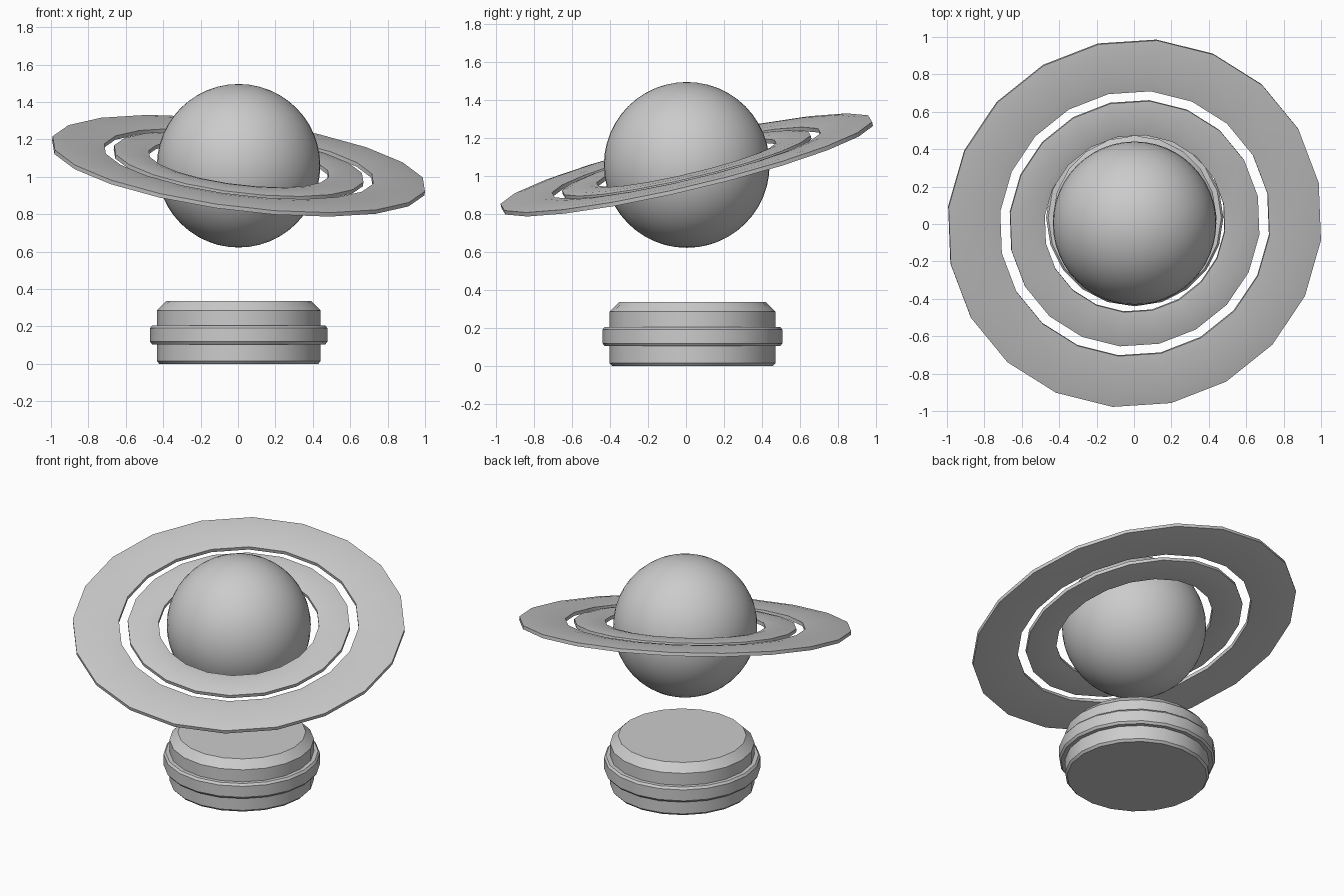
import bpy, bmesh
from math import sin, cos, radians, pi
from mathutils import Vector

if "Cube" in bpy.data.objects:
    bpy.data.objects.remove(bpy.data.objects["Cube"])

SIDES = 20


def lathe(name, profile, loc, phase=0.0, closed=False):
    """Revolve an (r, z) profile; open profiles get flat end caps."""
    bm = bmesh.new()
    loops = []
    for r, z in profile:
        loops.append([bm.verts.new((r * cos(phase + 2 * pi * i / SIDES),
                                    r * sin(phase + 2 * pi * i / SIDES), z))
                      for i in range(SIDES)])
    pairs = list(zip(loops, loops[1:]))
    if closed:
        pairs.append((loops[-1], loops[0]))
    else:
        bm.faces.new(loops[0][::-1])
        bm.faces.new(loops[-1])
    for a, b in pairs:
        for i in range(SIDES):
            j = (i + 1) % SIDES
            bm.faces.new((a[i], a[j], b[j], b[i]))
    bmesh.ops.recalc_face_normals(bm, faces=bm.faces)
    mesh = bpy.data.meshes.new(name)
    bm.to_mesh(mesh)
    bm.free()
    ob = bpy.data.objects.new(name, mesh)
    bpy.context.collection.objects.link(ob)
    ob.location = loc
    smooth(ob)
    return ob


def smooth(ob):
    bpy.ops.object.select_all(action='DESELECT')
    ob.select_set(True)
    bpy.context.view_layer.objects.active = ob
    bpy.ops.object.shade_smooth_by_angle(angle=radians(30))


def ring(name, inner, outer):
    """Thin tilted ring whose section tapers towards both rims."""
    t = 0.22 * (outer - inner)
    half = [(inner, 0.011), (inner + t, 0.018), (outer - t, 0.018), (outer, 0.011)]
    section = half + [(r, -z) for r, z in reversed(half)]
    ob = lathe(name, section, CENTRE, radians(12), closed=True)
    ob.rotation_mode = 'QUATERNION'
    ob.rotation_quaternion = Vector((0, 0, 1)).rotation_difference(TILT)
    return ob


CENTRE = (0.003, 0.004, 1.059)
TILT = Vector((0.127, -0.236, 1)).normalized()

# planet globe
bpy.ops.mesh.primitive_uv_sphere_add(segments=48, ring_count=24, radius=0.437,
                                     location=CENTRE)
globe = bpy.context.object
globe.name = "planet_globe"
smooth(globe)

# two tilted rings
ring("inner_ring", 0.488, 0.676)
ring("outer_ring", 0.73, 1.01)

# pedestal: chamfered drum with a raised band
BASE = (0.004, 0.034, 0)
lathe("base_drum", [(0.425, 0), (0.438, 0.014), (0.438, 0.285), (0.388, 0.335)], BASE)
lathe("base_band", [(0.43, 0.104), (0.463, 0.104), (0.474, 0.118), (0.474, 0.191),
                    (0.463, 0.205), (0.43, 0.205)], BASE, closed=True)
